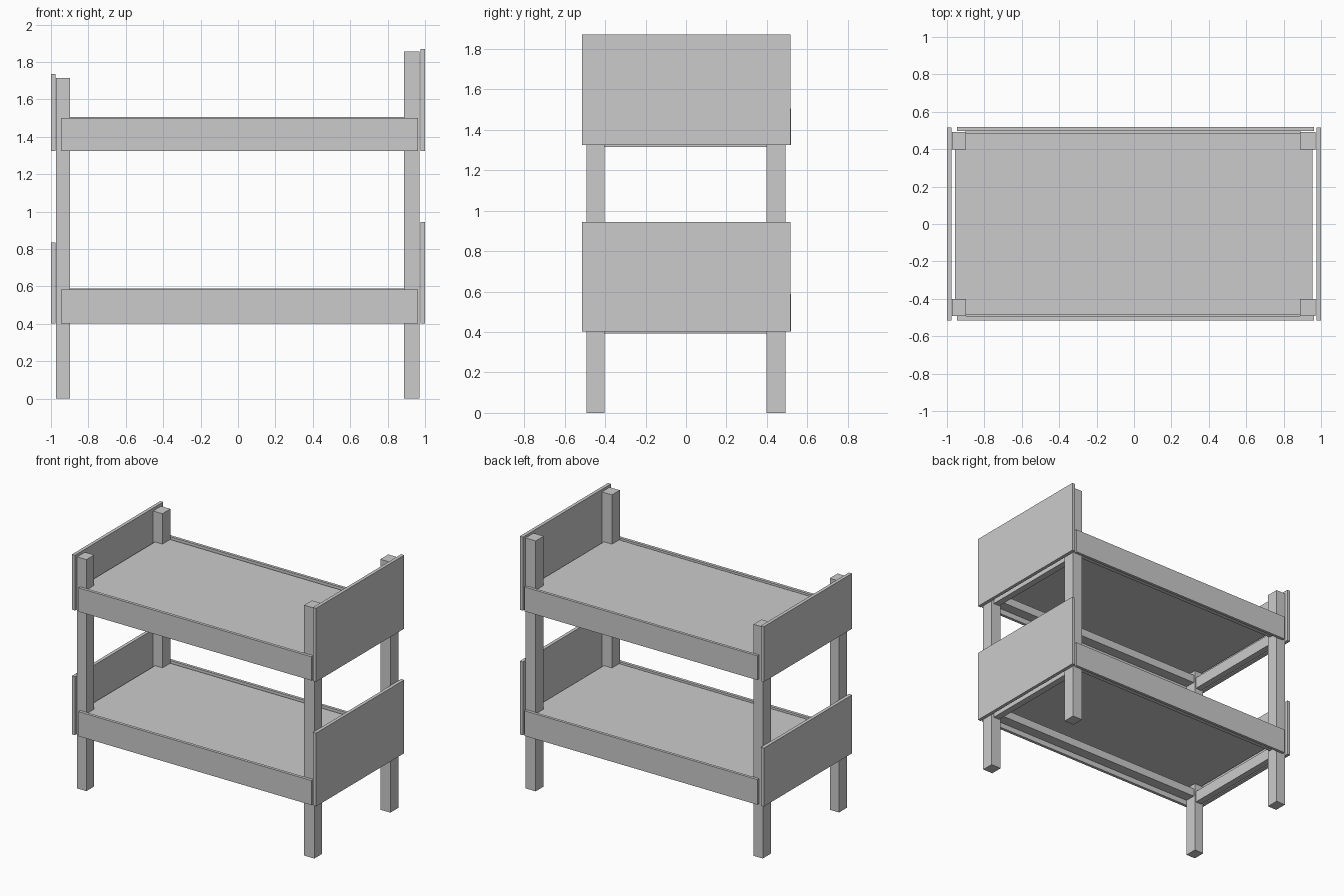
import bpy
import bmesh

if "Cube" in bpy.data.objects:
    bpy.data.objects.remove(bpy.data.objects["Cube"])


def box(name, x, y, z):
    """Flat-sided box from its (min, max) range on each axis."""
    bm = bmesh.new()
    bmesh.ops.create_cube(bm, size=1.0)
    for v in bm.verts:
        for i, (lo, hi) in enumerate((x, y, z)):
            v.co[i] = lo if v.co[i] < 0 else hi
    mesh = bpy.data.meshes.new(name)
    bm.to_mesh(mesh)
    bm.free()
    obj = bpy.data.objects.new(name, mesh)
    bpy.context.collection.objects.link(obj)
    return obj


# Corner posts: the head end (+x) is taller than the foot end
for side, y in (("front", (-0.493, -0.402)), ("back", (0.397, 0.491))):
    box(f"{side}_foot_post", (-0.973, -0.897), y, (0, 1.715))
    box(f"{side}_head_post", (0.888, 0.971), y, (0, 1.855))

# The two bunks, with base height and board top heights
bunks = (
    ("lower", 0.402, 0.588, 0.835, 0.945),
    ("upper", 1.325, 1.505, 1.735, 1.870),
)
for level, base, rail_top, foot_top, head_top in bunks:
    # End boards
    box(f"{level}_foot_board", (-1.0, -0.975), (-0.515, 0.517), (base, foot_top))
    box(f"{level}_head_board", (0.975, 1.0), (-0.515, 0.517), (base, head_top))

    # Long side rails
    box(f"{level}_front_rail", (-0.947, 0.963), (-0.515, -0.493), (base, rail_top - 0.004))
    box(f"{level}_back_rail", (-0.947, 0.963), (0.497, 0.518), (base, rail_top))

    # Sleeping deck
    box(f"{level}_deck", (-0.958, 0.954), (-0.485, 0.487),
        (rail_top - 0.05, rail_top - 0.015))

    # Support ledges along the inside of the rails
    for side, y in (("front", (-0.493, -0.415)), ("back", (0.415, 0.497))):
        box(f"{level}_{side}_ledge", (-0.90, 0.89), y, (base + 0.04, base + 0.10))

    # Cross bars between the posts at each end
    for end, x in (("foot", (-0.955, -0.905)), ("head", (0.90, 0.95))):
        box(f"{level}_{end}_cross_bar", x, (-0.405, 0.40), (base - 0.01, base + 0.075))
